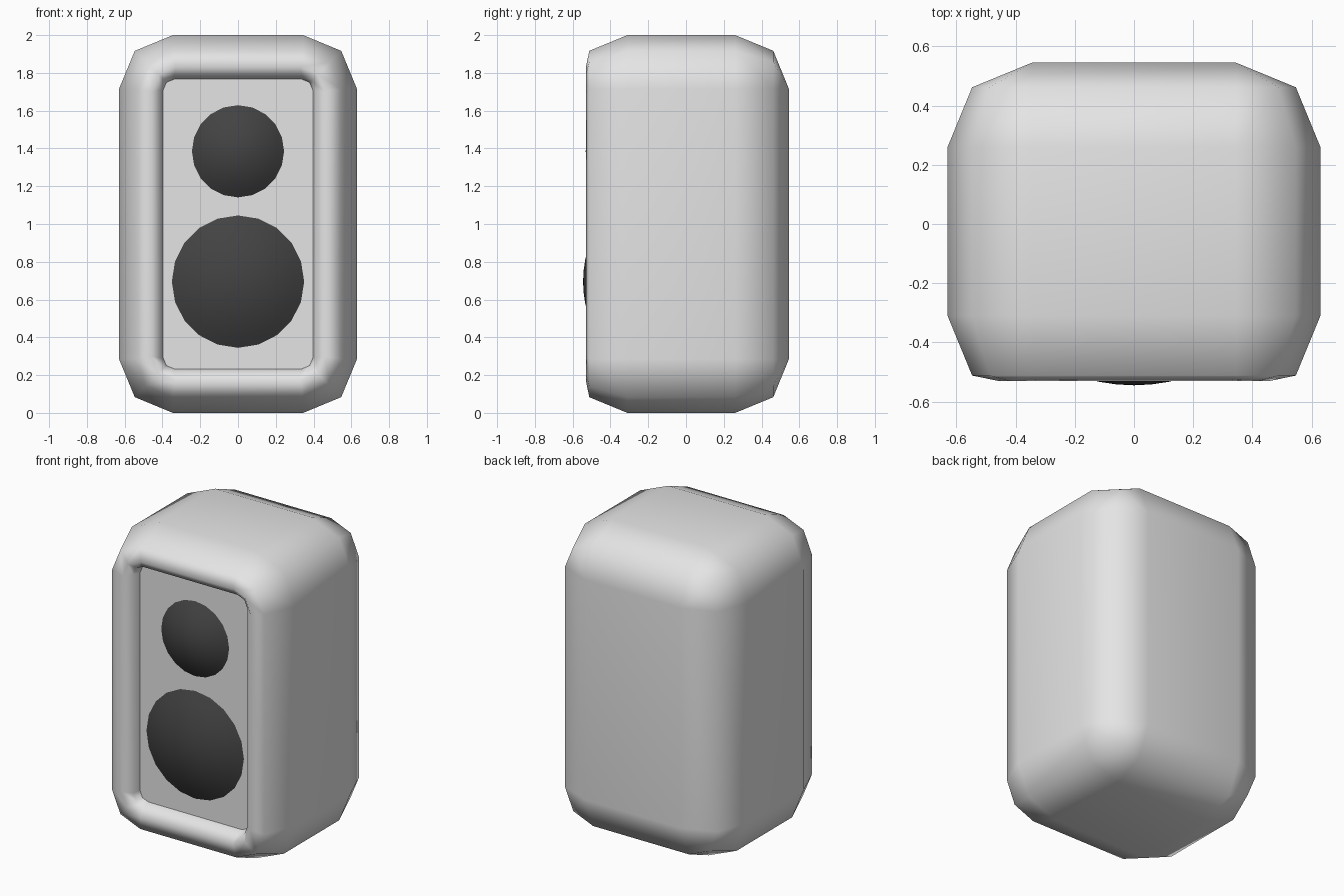
import bpy, bmesh, math

if "Cube" in bpy.data.objects:
    bpy.data.objects.remove(bpy.data.objects["Cube"])

def material(name, rgb):
    m = bpy.data.materials.new(name)
    m.diffuse_color = (*rgb, 1)
    m.use_nodes = True
    m.node_tree.nodes["Principled BSDF"].inputs["Base Color"].default_value = m.diffuse_color
    return m

casing = material("light grey casing", (0.78, 0.78, 0.78))
dark = material("dark grey speaker", (0.055, 0.055, 0.055))

HX, HZ, CZ = 0.63, 1.0, 1.0

def ring(bm, inset, y, r):
    """Rounded rectangle in the xz plane, three points per corner."""
    verts = []
    for q in range(4):
        sx = 1 if q in (0, 3) else -1
        sz = 1 if q < 2 else -1
        cx, cz = sx * (HX - inset - r), CZ + sz * (HZ - inset - r)
        for k in range(3):
            a = math.radians(90 * q + 45 * k)
            verts.append(bm.verts.new((cx + r * math.cos(a), y, cz + r * math.sin(a))))
    return verts

def bridge(bm, a, b):
    n = len(a)
    for i in range(n):
        bm.faces.new((a[i], a[(i + 1) % n], b[(i + 1) % n], b[i]))

def finish(bm, name, mat, angle):
    bmesh.ops.remove_doubles(bm, verts=bm.verts, dist=1e-4)
    bmesh.ops.recalc_face_normals(bm, faces=bm.faces)
    me = bpy.data.meshes.new(name)
    bm.to_mesh(me)
    bm.free()
    me.materials.append(mat)
    ob = bpy.data.objects.new(name, me)
    bpy.context.collection.objects.link(ob)
    bpy.ops.object.select_all(action='DESELECT')
    ob.select_set(True)
    bpy.context.view_layer.objects.active = ob
    bpy.ops.object.shade_smooth_by_angle(angle=math.radians(angle))
    return ob

# Cabinet: rounded box whose front lip rolls inwards to a recessed panel
profile = [(0.285, 0.545, 0.0), (0.083, 0.462, 0.202), (0, 0.26, 0.285),
           (0, -0.31, 0.285), (0.083, -0.512, 0.202), (0.17, -0.53, 0.13),
           (0.22, -0.49, 0.07), (0.233, -0.44, 0.06)]
bm = bmesh.new()
rings = [ring(bm, *p) for p in profile]
for a, b in zip(rings, rings[1:]):
    bridge(bm, a, b)
bm.faces.new(rings[0][1::3])
bm.faces.new(rings[-1])
# weld the zero-radius back corners onto the back face
cabinet = finish(bm, "cabinet", casing, 62)
cabinet.modifiers.new("flat sides", 'WEIGHTED_NORMAL').keep_sharp = True

# Speaker cones: shallow domes bulging from the panel
def dome(name, z, radius, tip, rim=-0.438, sides=20, steps=6):
    bm = bmesh.new()
    loops = []
    for s in range(1, steps + 1):
        t = s / steps
        y = tip + (rim - tip) * t * t
        loops.append([bm.verts.new((radius * t * math.cos(math.tau * i / sides), y,
                                    z + radius * t * math.sin(math.tau * i / sides)))
                      for i in range(sides)])
    for a, b in zip(loops, loops[1:]):
        bridge(bm, a, b)
    apex = bm.verts.new((0, tip, z))
    for i in range(sides):
        bm.faces.new((apex, loops[0][i], loops[0][(i + 1) % sides]))
    bm.faces.new(loops[-1])
    finish(bm, name, dark, 60)

dome("woofer", 0.695, 0.354, -0.545)
dome("tweeter", 1.385, 0.247, -0.531)
